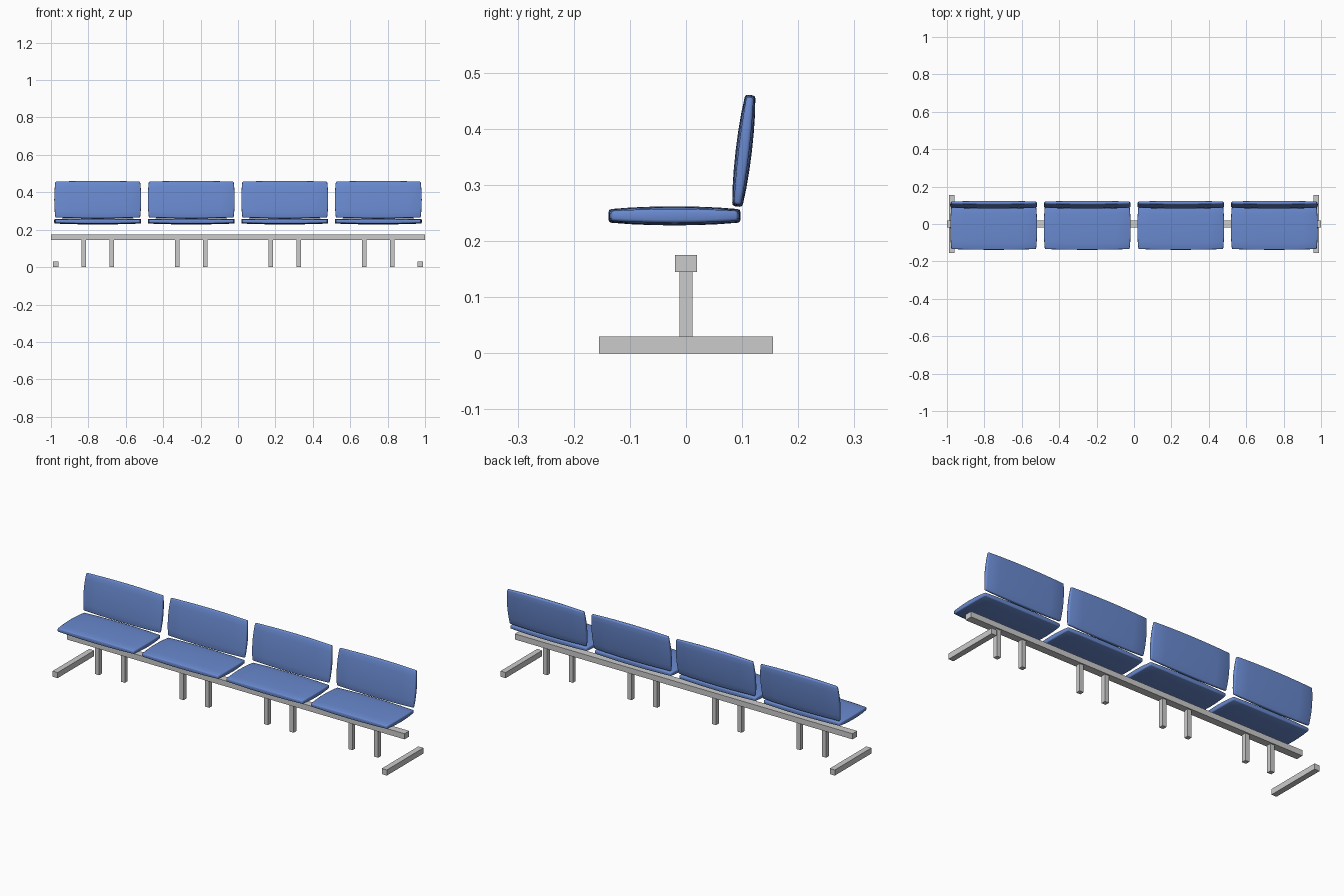
import bpy, bmesh, math
from mathutils import Matrix

if "Cube" in bpy.data.objects:
    bpy.data.objects.remove(bpy.data.objects["Cube"])

blue = bpy.data.materials.new("blue_upholstery")
blue.diffuse_color = (0.14, 0.25, 0.62, 1)
blue.use_nodes = True
blue.node_tree.nodes["Principled BSDF"].inputs["Base Color"].default_value = blue.diffuse_color


def add_object(name, bm):
    mesh = bpy.data.meshes.new(name)
    bm.to_mesh(mesh)
    bm.free()
    obj = bpy.data.objects.new(name, mesh)
    bpy.context.collection.objects.link(obj)
    return obj


def box(name, centre, size):
    bm = bmesh.new()
    bmesh.ops.create_cube(bm, size=1, matrix=Matrix.Translation(centre) @ Matrix.Diagonal((*size, 1)))
    return add_object(name, bm)


def panel(name, half_x, half_y, half_z, location, tilt=0, thin=0.28):
    """Cushion panel: thickest in the middle, with softly bowed edges."""
    bm = bmesh.new()
    bmesh.ops.create_cube(bm, size=2)
    flat_edges = [e for e in bm.edges if abs(e.verts[0].co.z - e.verts[1].co.z) < 0.1]
    bmesh.ops.subdivide_edges(bm, edges=flat_edges, cuts=5, use_grid_fill=True)
    for v in bm.verts:
        u, w, t = v.co
        v.co = (half_x * u * (1 - 0.025 * w * w),
                half_y * w * (1 - 0.035 * u * u),
                half_z * t * (1 - thin * u * u) * (1 - thin * w * w))
    rim = [e for e in bm.edges if len(e.link_faces) == 2 and e.calc_face_angle() > math.radians(40)]
    bmesh.ops.bevel(bm, geom=rim, offset=0.005, segments=2, profile=0.5, affect='EDGES')
    bmesh.ops.recalc_face_normals(bm, faces=bm.faces)
    for f in bm.faces:
        f.smooth = True
    obj = add_object(name, bm)
    obj.location = location
    obj.rotation_euler.x = tilt
    obj.data.materials.append(blue)
    return obj


# Main beam
box("beam", (0, 0, 0.16), (2, 0.04, 0.03))

# Cross feet at the two ends
for side, x in (("left", -0.975), ("right", 0.975)):
    box(f"{side}_foot_bar", (x, 0, 0.015), (0.03, 0.31, 0.03))

# Four seats, each with a backrest and two posts
for i, x in enumerate((-0.75, -0.25, 0.25, 0.75), 1):
    panel(f"seat_{i}", 0.2325, 0.1175, 0.017, (x, -0.0205, 0.245))
    panel(f"backrest_{i}", 0.2325, 0.1, 0.0145, (x, 0.103, 0.361), math.radians(83.3), 0.34)
    for side, dx in (("left", -0.076), ("right", 0.076)):
        box(f"post_{i}_{side}", (x + dx, 0, 0.0725), (0.024, 0.024, 0.145))
